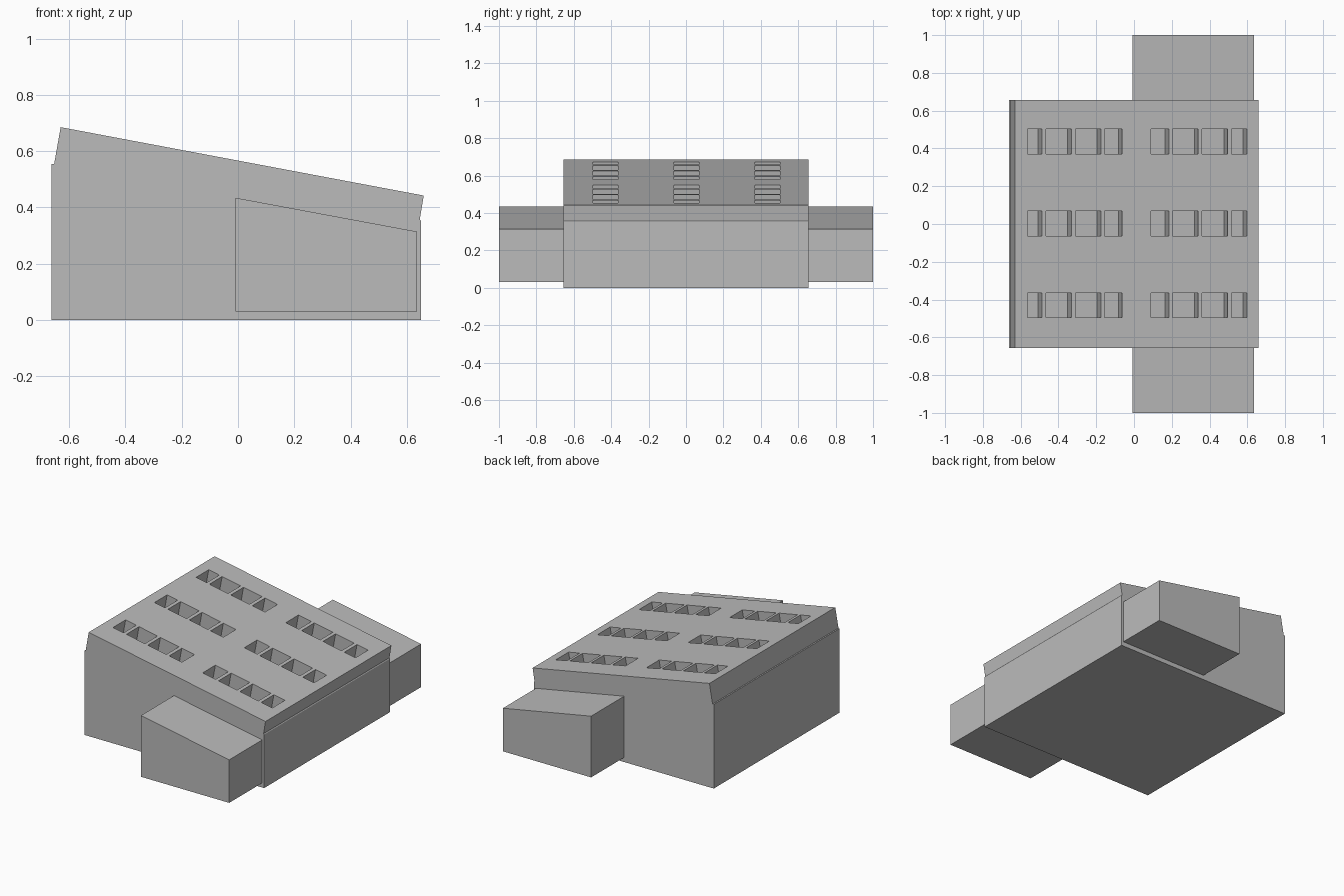
import bpy, bmesh, math
from mathutils import Vector, Matrix

cube = bpy.data.objects.get("Cube")
if cube:
    bpy.data.objects.remove(cube, do_unlink=True)

grey = bpy.data.materials.new("plain_grey")
grey.use_nodes = True
colour = (0.5, 0.5, 0.5, 1)
grey.diffuse_color = colour
grey.node_tree.nodes["Principled BSDF"].inputs["Base Color"].default_value = colour


def finish(name, bm):
    bmesh.ops.recalc_face_normals(bm, faces=bm.faces)
    mesh = bpy.data.meshes.new(name)
    bm.to_mesh(mesh)
    bm.free()
    mesh.materials.append(grey)
    obj = bpy.data.objects.new(name, mesh)
    bpy.context.collection.objects.link(obj)
    return obj


def extrude_profile(name, profile, y0, y1):
    """Side profile in x, z drawn out along y."""
    bm = bmesh.new()
    face = bm.faces.new([bm.verts.new((x, y0, z)) for x, z in profile])
    new = bmesh.ops.extrude_face_region(bm, geom=[face])["geom"]
    verts = [v for v in new if isinstance(v, bmesh.types.BMVert)]
    bmesh.ops.translate(bm, verts=verts, vec=(0, y1 - y0, 0))
    return finish(name, bm)


# Main housing with its tilted, overhanging lid
HALF = 0.656
lid_high, lid_low = Vector((-0.63, 0, 0.685)), Vector((0.66, 0, 0.442))
housing = extrude_profile("housing", [
    (-0.662, 0), (0.65, 0), (0.65, 0.352), (0.646, 0.358),
    (lid_low.x, lid_low.z), (lid_high.x, lid_high.z),
    (-0.653, 0.555), (-0.662, 0.555)], -HALF, HALF)

# Side boxes with sloping tops
box = [(-0.008, 0.03), (0.636, 0.03), (0.636, 0.314), (-0.008, 0.434)]
extrude_profile("front_side_box", box, -1, -0.6)
extrude_profile("back_side_box", box, 0.6, 1)

# Vent pockets, square to the lid, leaving flush slats between them
along = lid_low - lid_high
tilt = math.atan2(-along.z, along.x)
rot = Matrix.Rotation(tilt, 4, 'Y')
DEPTH, RISE, WIDTH, SLAT, PITCH = 0.11, 0.03, 0.132, 0.021, 0.156
cut = bmesh.new()
for start, first_slat, end in ((-0.565, -0.488, -0.063), (0.09, 0.184, 0.598)):
    slats = [first_slat + k * PITCH for k in range(3)]
    starts = [start] + [s + SLAT for s in slats]
    for x0, x1 in zip(starts, slats + [end]):
        mid = (x0 + x1) / 2
        surface = lid_high + along * ((mid - lid_high.x) / along.x)
        for row in (-1, 0, 1):
            place = Matrix.Translation((mid, 0.003 + row * 0.433, surface.z))
            size = Matrix.Diagonal(((x1 - x0) / math.cos(tilt), WIDTH, DEPTH + RISE, 1))
            drop = Matrix.Translation((0, 0, (RISE - DEPTH) / 2))
            bmesh.ops.create_cube(cut, size=1, matrix=place @ rot @ drop @ size)
cutter = finish("vent_cutter", cut)
cutter.hide_render = True
cutter.hide_set(True)

mod = housing.modifiers.new("vents", 'BOOLEAN')
mod.operation = 'DIFFERENCE'
mod.solver = 'EXACT'
mod.object = cutter

# Bake the vents into the housing and drop the cutter
bpy.context.view_layer.update()
deps = bpy.context.evaluated_depsgraph_get()
baked = bpy.data.meshes.new_from_object(housing.evaluated_get(deps))
housing.modifiers.clear()
housing.data = baked
bpy.data.objects.remove(cutter, do_unlink=True)
